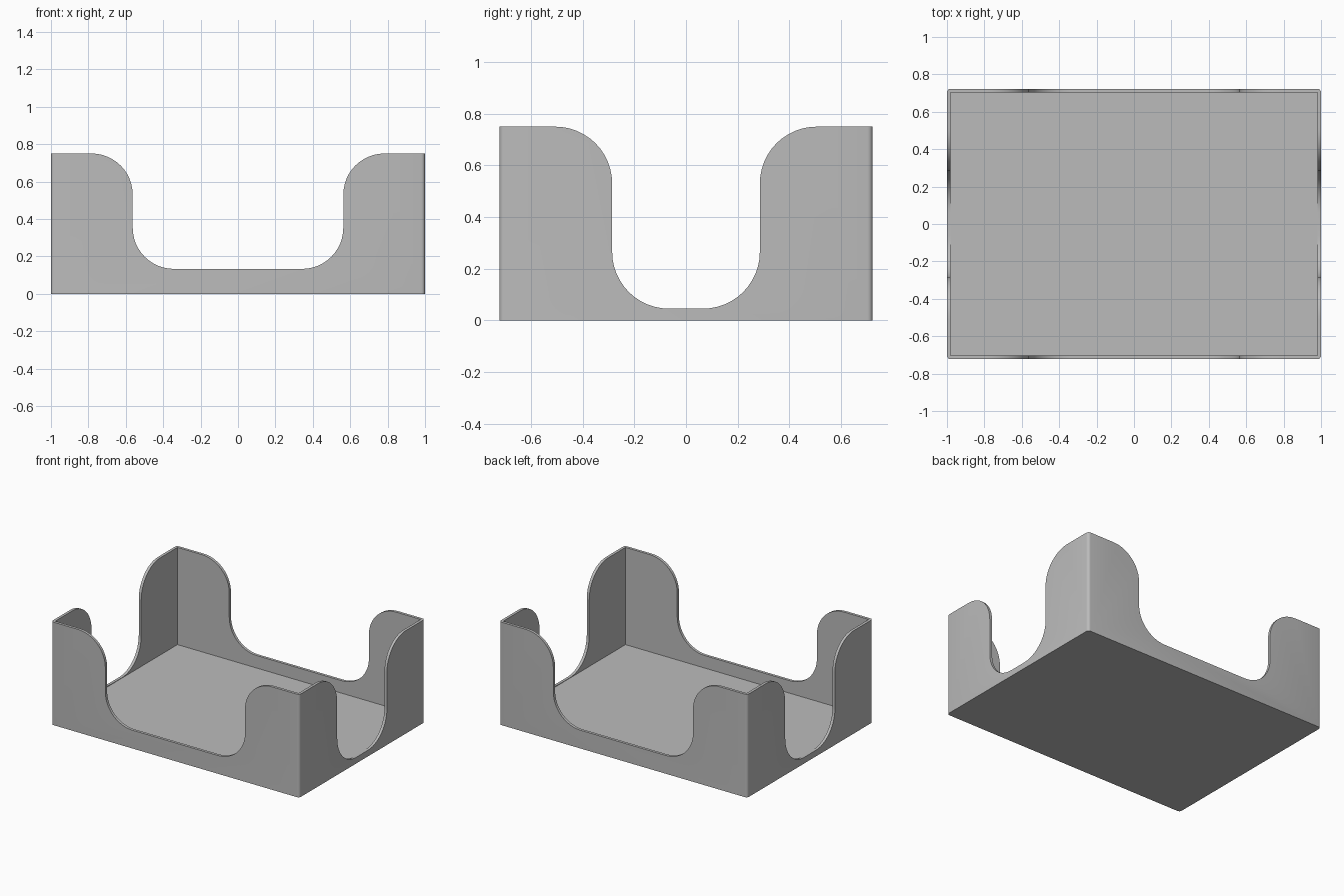
import bpy, bmesh
from math import sin, cos, pi
from mathutils import Matrix

LENGTH, WIDTH, HEIGHT = 2.0, 1.446, 0.75
WALL, FLOOR = 0.02, 0.042
RADIUS, STEPS = 0.22, 12

if "Cube" in bpy.data.objects:
    bpy.data.objects.remove(bpy.data.objects["Cube"], do_unlink=True)

grey = bpy.data.materials.new("plain grey")
grey.use_nodes = True
colour = (0.5, 0.5, 0.5, 1)
grey.diffuse_color = colour
grey.node_tree.nodes["Principled BSDF"].inputs["Base Color"].default_value = colour


def add_object(name, bm):
    bmesh.ops.recalc_face_normals(bm, faces=bm.faces)
    mesh = bpy.data.meshes.new(name)
    bm.to_mesh(mesh)
    bm.free()
    mesh.materials.append(grey)
    obj = bpy.data.objects.new(name, mesh)
    bpy.context.collection.objects.link(obj)
    return obj


def box(name, x, y, z0, z1, corner=0):
    bm = bmesh.new()
    bmesh.ops.create_cube(bm, size=1)
    for v in bm.verts:
        v.co = (v.co.x * x, v.co.y * y, z0 + (v.co.z + 0.5) * (z1 - z0))
    if corner:
        upright = [e for e in bm.edges
                   if abs(e.verts[0].co.z - e.verts[1].co.z) > 0.1]
        bmesh.ops.bevel(bm, geom=upright, offset=corner, segments=4,
                        affect='EDGES', profile=0.5)
    return add_object(name, bm)


def arc(cx, cz, start, end):
    angles = [start + (end - start) * i / STEPS for i in range(STEPS + 1)]
    return [(cx + RADIUS * cos(a), cz + RADIUS * sin(a)) for a in angles]


def notch(name, half, bottom, turn):
    # Rounded base, upright sides, then a flare out onto the rim
    side = arc(half - RADIUS, bottom + RADIUS, -pi / 2, 0)
    side += arc(half + RADIUS, HEIGHT - RADIUS, pi, pi / 2)
    side.append((half + RADIUS, HEIGHT + 0.2))
    outline = side + [(-x, z) for x, z in reversed(side)]
    bm = bmesh.new()
    face = bm.faces.new([bm.verts.new((x, -1.5, z)) for x, z in outline])
    new = bmesh.ops.extrude_face_region(bm, geom=[face])["geom"]
    bmesh.ops.translate(bm, vec=(0, 3, 0),
                        verts=[v for v in new if isinstance(v, bmesh.types.BMVert)])
    bm.transform(Matrix.Rotation(turn, 4, 'Z'))
    return add_object(name, bm)


# Tray body with slightly rounded upright corners
tray = box("tray", LENGTH, WIDTH, 0, HEIGHT, corner=0.02)

# Hollow inside, wide notches front and back, narrow notches at the ends
cutters = [
    box("cavity_cutter", LENGTH - 2 * WALL, WIDTH - 2 * WALL, FLOOR, HEIGHT + 0.3),
    notch("long_side_cutter", 0.563, 0.133, 0),
    notch("short_side_cutter", 0.286, 0.045, pi / 2),
]
for cutter in cutters:
    cutter.hide_render = True
    mod = tray.modifiers.new(cutter.name, 'BOOLEAN')
    mod.operation = 'DIFFERENCE'
    mod.solver = 'EXACT'
    mod.object = cutter

bpy.ops.object.select_all(action='DESELECT')
bpy.context.view_layer.objects.active = tray
tray.select_set(True)
for mod in list(tray.modifiers):
    bpy.ops.object.modifier_apply(modifier=mod.name)
for cutter in cutters:
    bpy.data.objects.remove(cutter, do_unlink=True)

bpy.ops.object.shade_smooth_by_angle(angle=pi / 6)
